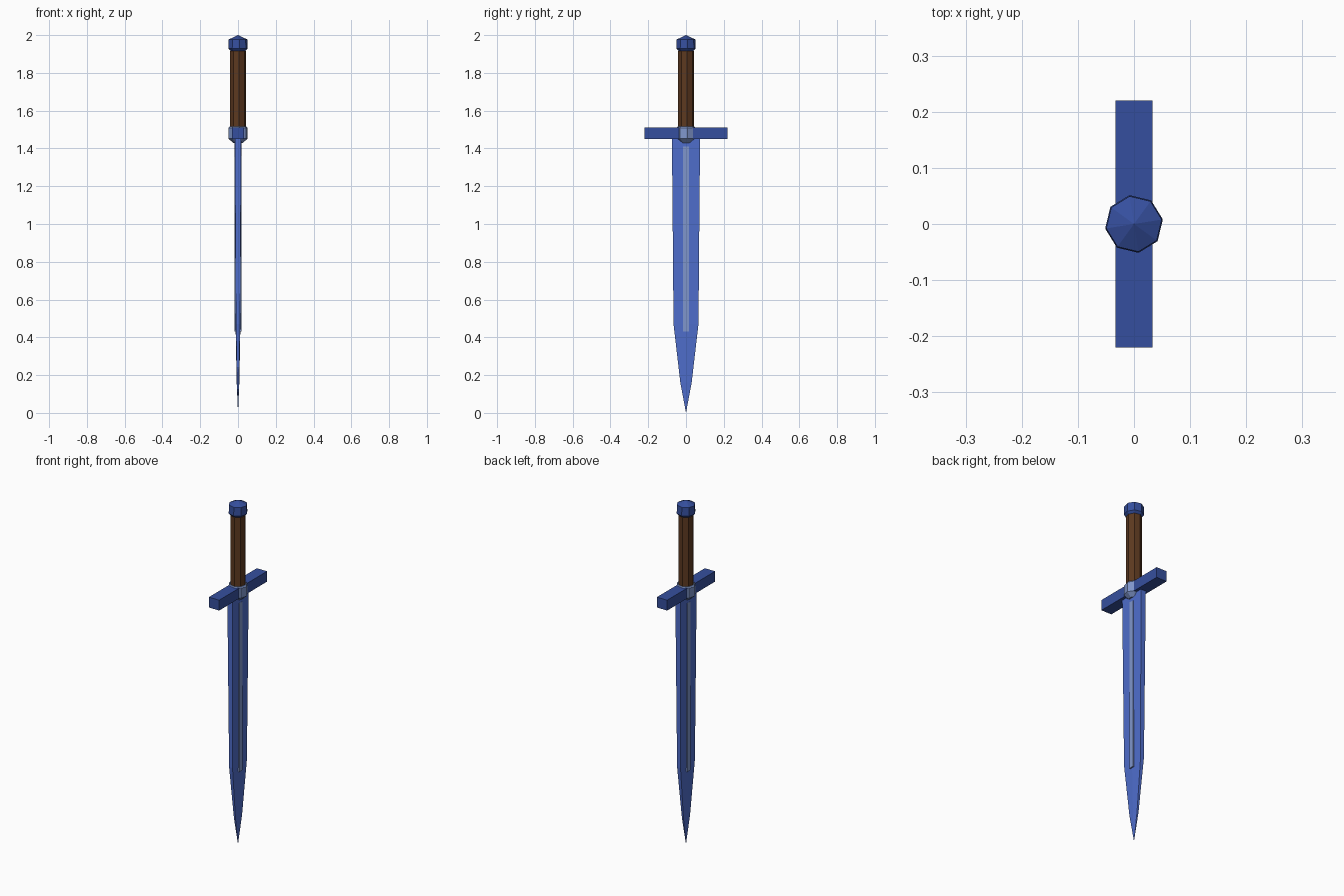
import bpy, bmesh, math

cube = bpy.data.objects.get("Cube")
if cube:
    bpy.data.objects.remove(cube, do_unlink=True)


def material(name, rgb):
    mat = bpy.data.materials.new(name)
    mat.use_nodes = True
    mat.diffuse_color = (*rgb, 1)
    mat.node_tree.nodes["Principled BSDF"].inputs["Base Color"].default_value = (*rgb, 1)
    return mat


blade_blue = material("blade blue", (0.078, 0.155, 0.604))
dark_blue = material("dark blue", (0.036, 0.078, 0.342))
pale_blue = material("pale steel blue", (0.214, 0.307, 0.604))
brown = material("grip brown", (0.107, 0.04, 0.014))


def loft(name, rings, mat):
    """Skin a stack of equal-sized rings, capping both ends; zero-size rings become points."""
    bm = bmesh.new()
    loops = [[bm.verts.new(p) for p in ring] for ring in rings]
    n = len(loops[0])
    for low, high in zip(loops, loops[1:]):
        for i in range(n):
            j = (i + 1) % n
            bm.faces.new((low[i], low[j], high[j], high[i]))
    bm.faces.new(loops[0][::-1])
    bm.faces.new(loops[-1])
    bmesh.ops.remove_doubles(bm, verts=bm.verts, dist=0.0002)
    bmesh.ops.recalc_face_normals(bm, faces=bm.faces)
    mesh = bpy.data.meshes.new(name)
    bm.to_mesh(mesh)
    bm.free()
    mesh.materials.append(mat)
    obj = bpy.data.objects.new(name, mesh)
    bpy.context.collection.objects.link(obj)
    return obj


def octagon(radius, z, turn=math.radians(9)):
    return [(radius * math.cos(turn + k * math.tau / 8),
             radius * math.sin(turn + k * math.tau / 8), z) for k in range(8)]


def rectangle(x, y, z):
    return [(x, y, z), (-x, y, z), (-x, -y, z), (x, -y, z)]


def blade_ring(z, half_width, edge, ridge):
    """Flat-edged section with a shallow ridge down the middle."""
    return [(edge, half_width, z), (-edge, half_width, z), (-ridge, 0, z),
            (-edge, -half_width, z), (edge, -half_width, z), (ridge, 0, z)]


# Blade, from point to guard
loft("blade", [blade_ring(*row) for row in (
    (0, 0, 0, 0),
    (0.16, 0.03, 0.005, 0.007),
    (0.47, 0.066, 0.011, 0.013),
    (1.18, 0.072, 0.015, 0.017),
    (1.47, 0.075, 0.016, 0.018))], blade_blue)

# Raised strip along both faces of the blade
loft("blade_strip", [rectangle(0.019, 0.015, z) for z in (0.43, 1.41)], pale_blue)

# Cross guard and its faceted centre block
loft("cross_guard", [rectangle(0.033, 0.22, z) for z in (1.45, 1.51)], dark_blue)
loft("guard_centre", [octagon(0.026, 1.43), octagon(0.052, 1.452),
                      octagon(0.052, 1.508), octagon(0.046, 1.515)], pale_blue)

# Grip
loft("grip", [octagon(0.042, z) for z in (1.5, 1.915)], brown)

# Pommel with shallow conical cap
loft("pommel", [octagon(0.03, 1.907), octagon(0.052, 1.928),
                octagon(0.05, 1.977), octagon(0, 2)], dark_blue)
